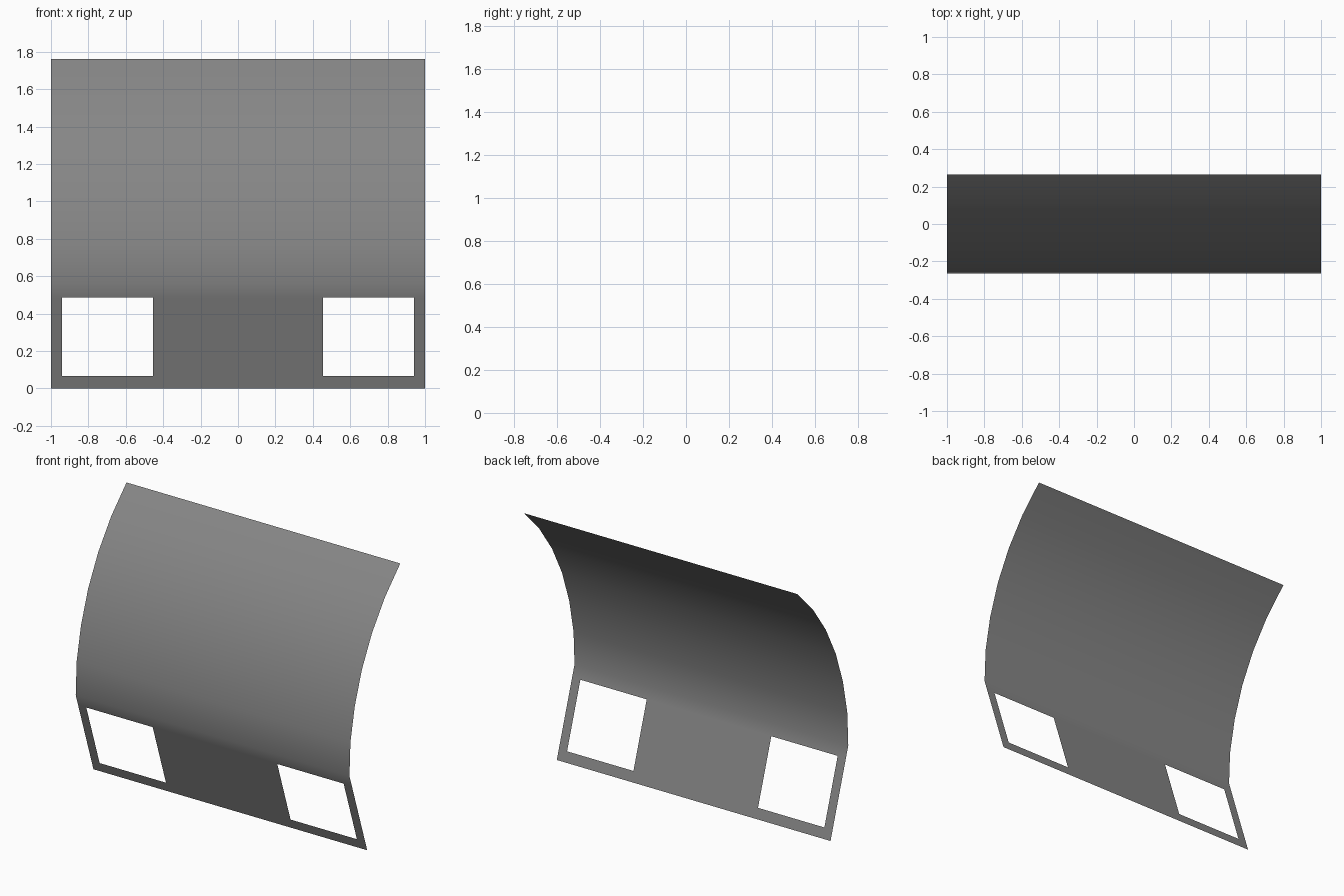
import bpy
import bmesh

# Remove the default cube
cube = bpy.data.objects.get("Cube")
if cube:
    bpy.data.objects.remove(cube, do_unlink=True)

# Single grey material
grey = bpy.data.materials.new("mid grey")
grey.use_nodes = True
colour = (0.24, 0.24, 0.24, 1)
grey.diffuse_color = colour
grey.node_tree.nodes["Principled BSDF"].inputs["Base Color"].default_value = colour

# Side profile (y, z): straight lower apron, then a curve leaning back
FOOT, BEND = (-0.08, 0.0), (-0.265, 0.56)
HOLE_BOTTOM, HOLE_TOP = 0.065, 0.485
HOLE_INNER, HOLE_OUTER = 0.455, 0.94


def apron_point(z):
    t = z / BEND[1]
    return (FOOT[0] + t * (BEND[0] - FOOT[0]), z)


profile = [FOOT, apron_point(HOLE_BOTTOM), apron_point(HOLE_TOP), BEND,
           (-0.255, 0.78), (-0.21, 1.0), (-0.135, 1.215),
           (-0.03, 1.415), (0.105, 1.6), (0.265, 1.762)]
half = [HOLE_INNER, HOLE_OUTER, 1.0]
stations = [-x for x in reversed(half)] + half

# Sheet swept across the width, leaving out the two openings
bm = bmesh.new()
rows = [[bm.verts.new((x, y, z)) for x in stations] for y, z in profile]
for r in range(len(rows) - 1):
    for c in range(len(stations) - 1):
        if r == 1 and c in (1, 3):
            continue
        low, high = rows[r], rows[r + 1]
        bm.faces.new((low[c], low[c + 1], high[c + 1], high[c]))

mesh = bpy.data.meshes.new("curved_panel")
bm.to_mesh(mesh)
bm.free()
mesh.materials.append(grey)
panel = bpy.data.objects.new("curved_panel", mesh)
bpy.context.collection.objects.link(panel)

# Smooth shading along the curve
for poly in mesh.polygons:
    poly.use_smooth = True
